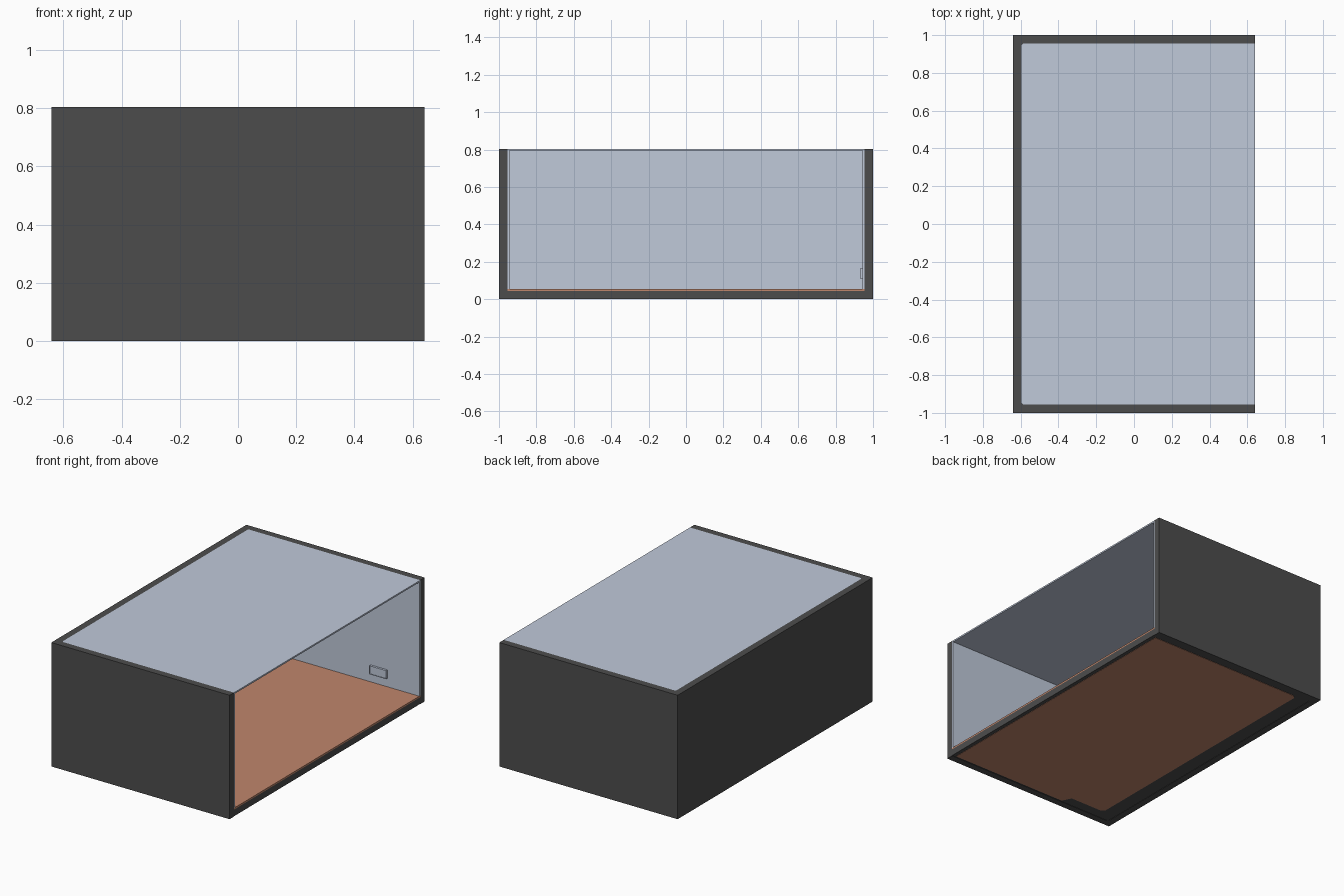
import bpy, bmesh

if "Cube" in bpy.data.objects:
    bpy.data.objects.remove(bpy.data.objects["Cube"])

def material(name, rgb):
    m = bpy.data.materials.new(name)
    m.diffuse_color = (*rgb, 1)
    m.use_nodes = True
    m.node_tree.nodes["Principled BSDF"].inputs["Base Color"].default_value = m.diffuse_color
    return m

DARK = material("charcoal", (0.073, 0.073, 0.073))
PALE = material("pale blue grey", (0.525, 0.585, 0.70))
BROWN = material("terracotta", (0.525, 0.24, 0.15))

def finish(bm, name, mat):
    me = bpy.data.meshes.new(name)
    bmesh.ops.recalc_face_normals(bm, faces=bm.faces)
    bm.to_mesh(me)
    bm.free()
    me.materials.append(mat)
    ob = bpy.data.objects.new(name, me)
    bpy.context.collection.objects.link(ob)
    return ob

def box(name, x, y, z, mat):
    bm = bmesh.new()
    bmesh.ops.create_cube(bm, size=1)
    for v in bm.verts:
        v.co = [r[0] if c < 0 else r[1] for c, r in zip(v.co, (x, y, z))]
    return finish(bm, name, mat)

def prism(name, pts, z, mat):
    bm = bmesh.new()
    face = bm.faces.new([bm.verts.new((px, py, z[0])) for px, py in pts])
    top = bmesh.ops.extrude_face_region(bm, geom=[face])["geom"]
    bmesh.ops.translate(bm, vec=(0, 0, z[1] - z[0]),
                        verts=[g for g in top if isinstance(g, bmesh.types.BMVert)])
    return finish(bm, name, mat)

X, Y, H, T, L = 0.64, 1.0, 0.804, 0.045, 0.01   # half sizes, height, wall, lining

# Outer shell: one U-shaped wall with small chamfers in the inner corners
c = 0.008
prism("outer_walls", [(X, -Y), (X, -Y + T), (-X + T + c, -Y + T), (-X + T, -Y + T + c),
                      (-X + T, Y - T - c), (-X + T + c, Y - T), (X, Y - T),
                      (X, Y), (-X, Y), (-X, -Y)], (0, H), DARK)
# Dark base between the walls, and the floor colour showing underneath
box("base", (-X + T, X), (-Y + T, Y - T), (0.002, T), DARK)
r = 0.02
prism("floor_underside", [(X - 0.025, -Y + 0.055), (X - 0.025, Y - 0.065),
                          (-0.50 + r, Y - 0.065), (-0.50, Y - 0.065 - r),
                          (-0.50, -Y + 0.115 + r), (-0.50 + r, -Y + 0.115),
                          (-0.25, -Y + 0.115), (-0.22, -Y + 0.055)], (0, 0.003), BROWN)

# Room floor and ceiling with the same clipped corners
slab = [(X, -Y + T), (X, Y - T), (-X + T + c, Y - T), (-X + T, Y - T - c),
        (-X + T, -Y + T + c), (-X + T + c, -Y + T)]
prism("floor", slab, (T, T + L), BROWN)
prism("ceiling", slab, (H - L, H), PALE)

# Inner wall linings
for side, s in (("front", -1), ("back", 1)):
    ys = sorted((s * (Y - T), s * (Y - T - L)))
    box(side + "_lining", (-X + T + c, X), ys, (T + L, H - L), PALE)
box("left_lining", (-X + T, -X + T + L), (-Y + T + c, Y - T - c), (T + L, H - L), PALE)

# Wall socket plate with a recessed face
plate = box("socket_plate", (0.29, 0.41), (Y - T - L - 0.014, Y - T - L), (0.11, 0.165), PALE)
bm = bmesh.new()
bm.from_mesh(plate.data)
bm.normal_update()
face = [f for f in bm.faces if f.normal.y < -0.9]
bmesh.ops.inset_region(bm, faces=face, thickness=0.004, depth=0)
bmesh.ops.inset_region(bm, faces=face, thickness=0.001, depth=-0.002)
bm.to_mesh(plate.data)
bm.free()
